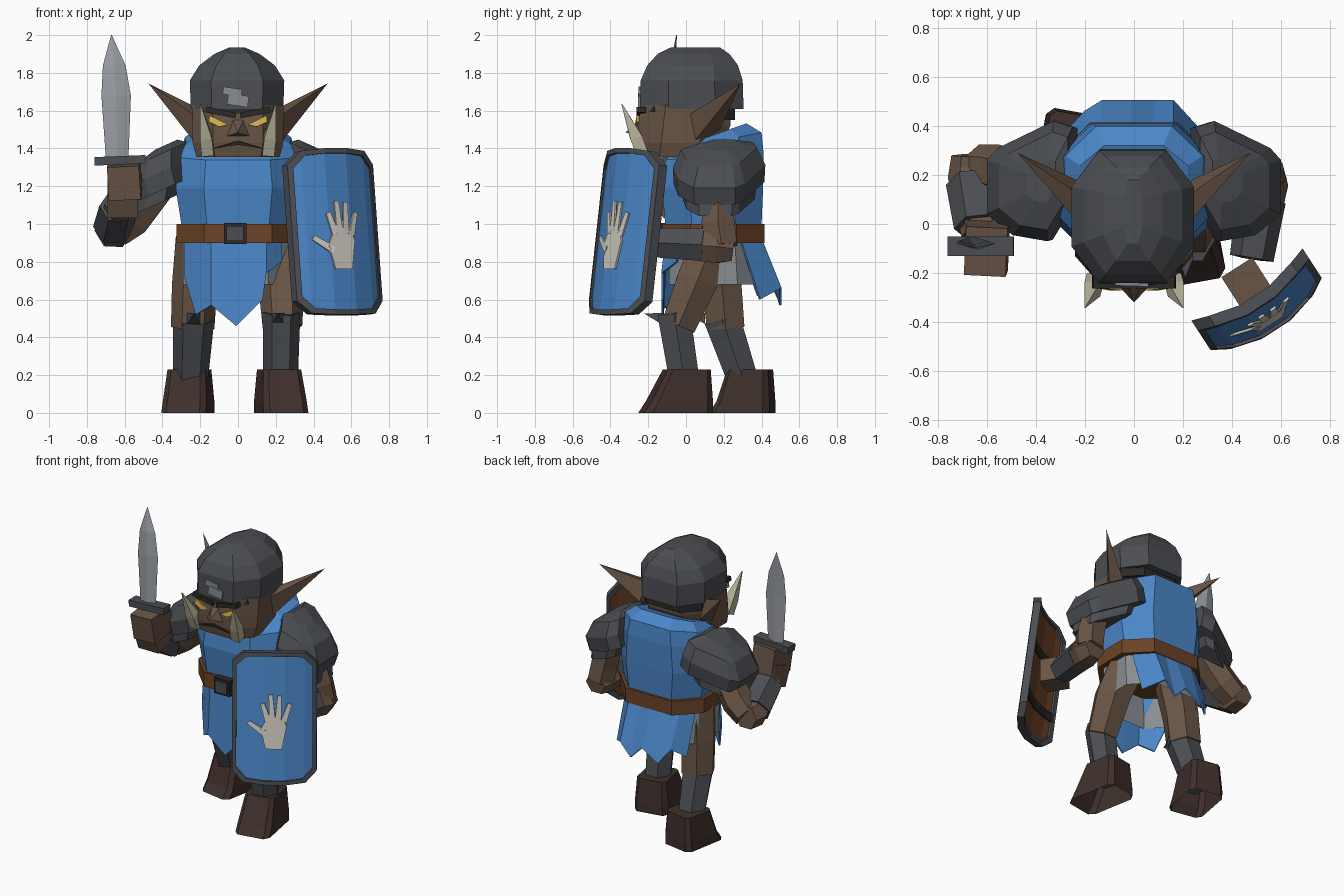
import bpy, math
from mathutils import Vector as V, Matrix

if "Cube" in bpy.data.objects:
    bpy.data.objects.remove(bpy.data.objects["Cube"])

BLUE, SKIN, STEEL = (.07, .24, .58), (.14, .09, .06), (.07, .075, .085)
BOOT, LEATHER, BONE = (.05, .03, .025), (.15, .055, .02), (.5, .47, .34)
SILVER, GOLD, DARK, MAIL = (.32, .34, .37), (.7, .45, .08), (.025, .022, .02), (.25, .27, .29)
PALE = (.65, .62, .55)
mats = {}


def mesh(name, verts, faces, col, thick=0):
    me = bpy.data.meshes.new(name)
    me.from_pydata([tuple(v) for v in verts], [], faces)
    if col not in mats:
        mats[col] = bpy.data.materials.new("colour_%d" % len(mats))
        mats[col].diffuse_color = (*col, 1)
    me.materials.append(mats[col])
    ob = bpy.data.objects.new(name, me)
    bpy.context.collection.objects.link(ob)
    bpy.context.view_layer.objects.active = ob
    ob.select_set(True)
    bpy.ops.object.mode_set(mode='EDIT')
    bpy.ops.mesh.select_all(action='SELECT')
    bpy.ops.mesh.normals_make_consistent(inside=False)
    bpy.ops.object.mode_set(mode='OBJECT')
    ob.select_set(False)
    if thick:
        m = ob.modifiers.new("thickness", 'SOLIDIFY')
        m.thickness, m.offset = thick, 0
    return ob


def loft(name, rings, col, caps=(True, True), closed=False):
    n, k = len(rings[0]), len(rings)
    verts = [p for r in rings for p in r]
    faces = [(i * n + j, i * n + (j + 1) % n, (i + 1) % k * n + (j + 1) % n, (i + 1) % k * n + j)
             for i in range(k if closed else k - 1) for j in range(n)]
    if caps[0] and not closed:
        faces.append(tuple(range(n)))
    if caps[1] and not closed:
        faces.append(tuple(range((k - 1) * n, k * n)))
    return mesh(name, verts, faces, col)


OCT = [(1, -.45), (1, .45), (.55, 1), (-.55, 1), (-1, .45), (-1, -.45), (-.55, -1), (.55, -1)]
BLOCK = [(1, -.8), (1, .8), (.75, 1), (-.75, 1), (-1, .8), (-1, -.8), (-.75, -1), (.75, -1)]
PAD = [(1, -.55), (1, .35), (.75, .55), (-.55, 1), (-1, .9), (-1, -.3), (-.4, -1), (.4, -.9)]


def octa(cx, cy, z, rx, ry, tx=0, ty=0, shape=OCT):
    return [V((cx + a * rx, cy + b * ry, z + tx * a * rx + ty * b * ry)) for a, b in shape]


def limb(name, pts, radii, col, n=6, ref=(1, 0, 0)):
    pts, rings = [V(p) for p in pts], []
    for i, p in enumerate(pts):
        d = (pts[min(i + 1, len(pts) - 1)] - pts[max(i - 1, 0)]).normalized()
        a = d.cross(V(ref)).normalized()
        b = d.cross(a)
        rings.append([p + radii[i] * (a * math.cos(t) + b * math.sin(t))
                      for t in [(j + .5) * math.tau / n for j in range(n)]])
    return loft(name, rings, col)


def box(name, c, size, col, rot=(0, 0, 0)):
    x, y, z = [s / 2 for s in size]
    ob = loft(name, [[V((a * x, b * y, s * z)) for a, b in ((-1, -1), (1, -1), (1, 1), (-1, 1))]
                     for s in (-1, 1)], col)
    ob.location, ob.rotation_euler = c, rot
    return ob


def spike(name, base, tip, col):
    n = len(base)
    return mesh(name, base + [tip], [tuple(range(n))] + [(i, (i + 1) % n, n) for i in range(n)], col)


# torso, belt and buckle
loft("tunic", [octa(0, .15, .92, .30, .25), octa(0, .145, 1.0, .30, .255), octa(0, .14, 1.19, .33, .268),
               octa(0, .15, 1.36, .31, .26, 0, .08), octa(0, .18, 1.44, .28, .22, 0, .2),
               octa(0, .17, 1.48, .22, .15, 0, .35)], BLUE)
loft("belt", [octa(0, .145, z, .325, .27) for z in (.9, 1.0)], LEATHER)
box("buckle", (-.015, -.135, .95), (.12, .05, .11), DARK)
box("buckle_plate", (-.015, -.155, .95), (.09, .03, .08), STEEL)


# skirts
def skirt(name, hem, y_top, y_low, sign):
    top = [(x, y_top - sign * 1.1 * max(0, abs(x) - .16), .91) for x, z in hem]
    low = [(x, y_low - sign * 1.1 * max(0, abs(x) - .16), z) for x, z in hem]
    n = len(hem)
    mesh(name, top + low, [(i, i + 1, n + i + 1, n + i) for i in range(n - 1)], BLUE, .012)


skirt("front_tabard", [(-.28, .72), (-.22, .52), (-.14, .57), (-.01, .46), (.13, .60), (.15, .74), (.23, .8)],
      -.105, -.125, -1)
skirt("back_tabard", [(-.27, .62), (-.2, .68), (-.13, .58), (-.01, .66), (.08, .57), (.16, .66), (.26, .6)],
      .4, .5, 1)
loft("mail_skirt", [octa(0, .15, .92, .29, .24), octa(0, .16, .68, .29, .25)], MAIL, (True, False))

# head
loft("head", [octa(0, -.06, 1.355, .22, .18), octa(0, -.03, 1.43, .24, .225), octa(0, -.01, 1.52, .24, .245),
              octa(0, 0, 1.63, .24, .24)], SKIN)
loft("helmet", [octa(-.005, .03, 1.61, .245, .275), octa(-.005, .03, 1.76, .25, .27), octa(-.005, .035, 1.84, .2, .24),
                octa(-.005, .04, 1.9, .12, .19), octa(-.005, .05, 1.935, .04, .13)], STEEL)
loft("helmet_lining", [octa(0, .06, z, .235, .2) for z in (1.55, 1.62)], DARK)
loft("helmet_peak", [octa(0, -.11, 1.6, .2, .14, 0, .1), octa(0, -.11, 1.63, .19, .13)], DARK)
box("helmet_patch_upper", (-.03, -.245, 1.7), (.1, .012, .04), MAIL, (0, .15, 0))
box("helmet_patch_lower", (0, -.248, 1.655), (.11, .012, .06), MAIL, (0, .15, 0))
spike("nose", [V((-.03, -.24, 1.56)), V((.03, -.24, 1.56)), V((.075, -.24, 1.46)), V((-.075, -.24, 1.46))],
      V((0, -.32, 1.485)), SKIN)
mesh("mouth", [(-.13, -.255, 1.4), (0, -.268, 1.44), (.13, -.255, 1.4), (0, -.265, 1.42)], [(0, 1, 2, 3)], DARK, .01)
for s, side in ((-1, "right"), (1, "left")):
    spike(side + "_ear", [V((s * x, y, z)) for x, y, z in
          ((.22, 0, 1.57), (.22, .03, 1.42), (.235, .18, 1.5), (.225, .12, 1.62))], V((s * .475, .29, 1.745)), SKIN)
    limb(side + "_tusk", [(s * .16, -.23, 1.37), (s * .17, -.265, 1.46), (s * .2, -.34, 1.635)],
         (.045, .045, .003), BONE, 4)
    mesh(side + "_eye", [(s * .05, -.265, 1.525), (s * .15, -.255, 1.575), (s * .155, -.255, 1.54),
         (s * .1, -.265, 1.515)], [(0, 1, 2, 3)], GOLD, .012)
    box(side + "_brow", (s * .09, -.238, 1.59), (.16, .05, .03), DARK, (0, -s * .2, 0))
    # shoulder armour, outer side dropping
    for part, rows in (("upper", ((.4, 1.18, .17, .24), (.425, 1.27, .175, .245), (.41, 1.37, .14, .2),
                                  (.38, 1.42, .06, .09))), ("lower", ((.44, 1.1, .13, .19), (.42, 1.22, .14, .2)))):
        loft(side + "_shoulder_" + part, [[V((s * p.x, p.y, p.z)) for p in octa(x, .175, z, rx, ry, -.45, 0, PAD)]
                                          for x, z, rx, ry in rows], STEEL)

# legs
limb("left_thigh", [(.18, .15, .92), (.23, .06, .7), (.235, -.04, .46)], (.13, .125, .105), SKIN)
limb("right_thigh", [(-.2, .16, .92), (-.23, .19, .67), (-.24, .21, .45)], (.13, .12, .115), SKIN)
limb("left_shin", [(.23, -.065, .53), (.225, .0, .12)], (.1, .09), STEEL)
limb("right_shin", [(-.235, .19, .5), (-.255, .32, .12)], (.11, .09), STEEL)
for side, x, y in (("left", .21, -.13), ("right", -.235, .1)):
    spike(side + "_knee_guard", [V((x + a * .035, y, .5 + b * .03)) for a, b in ((-1, -1), (1, -1), (1, 1), (-1, 1))],
          V((x, y - .09, .525)), STEEL)
# boots, toes turned outward
for side, x, y0, y1, t0, t1, turn in (("left", .228, -.255, .145, -.12, .13, .18),
                                      ("right", -.265, .12, .475, .22, .46, -.18)):
    c, h = (y0 + y1) / 2, (y1 - y0) / 2
    rot = Matrix.Translation((x, c, 0)) @ Matrix.Rotation(turn, 4, 'Z') @ Matrix.Translation((-x, -c, 0))
    rows = (octa(x, c, 0, .12, h - .015, shape=BLOCK), octa(x, c + .02, .06, .118, h - .035, shape=BLOCK),
            octa(x, (t0 + t1) / 2, .23, .102, (t1 - t0) / 2 - .01, shape=BLOCK))
    loft(side + "_boot", [[rot @ p for p in r] for r in rows], BOOT, (False, True))

# sword arm
limb("right_upper_arm", [(-.42, .19, 1.2), (-.56, .22, 1.02), (-.64, .23, .96)], (.1, .105, .095), SKIN, 6, (0, 1, 0))
limb("right_forearm", [(-.66, .28, .965), (-.66, .2, .96), (-.62, -.04, 1.1)], (.085, .1, .085), SKIN)
limb("right_bracer", [(-.66, .17, .98), (-.635, -.01, 1.09)], (.108, .1), STEEL)
box("right_hand", (-.6, -.1, 1.23), (.17, .2, .18), SKIN, (.15, -.05, -.05))
box("right_wrist", (-.61, -.07, 1.13), (.16, .17, .14), SKIN, (.4, 0, 0))
box("sword_guard", (-.625, -.09, 1.337), (.27, .08, .045), STEEL, (0, -.04, 0))
loft("sword_blade", [[V((x - w, y, z)), V((x, y - d, z)), V((x + w, y, z)), V((x, y + d, z))]
     for x, y, z, w, d in ((-.64, -.085, 1.35, .06, .02), (-.645, -.08, 1.68, .078, .018),
                           (-.655, -.07, 1.84, .06, .015), (-.67, -.05, 2.0, .002, .002))], SILVER)

# shield arm
limb("left_upper_arm", [(.45, .17, 1.22), (.51, .17, 1.0), (.53, .19, .88)], (.085, .1, .095), SKIN)
limb("left_forearm", [(.53, .25, .87), (.53, .17, .88), (.48, -.14, .9)], (.075, .1, .08), SKIN)
limb("left_bracer", [(.52, .1, .89), (.48, -.14, .9)], (.1, .09), STEEL)
box("left_hand", (.46, -.24, .92), (.15, .15, .16), SKIN, (0, 0, .57))

# shield
C, U, N, W = V((.5, -.307, .95)), V((.84, .545, 0)), V((.545, -.84, .13)), V((-.071, .109, 1))


def on_shield(u, v, n):
    return C + U * u + W * v + N * (n + .07 * (1 - (u / .27) ** 2))


cols = [(-.27, .36), (-.2, .43), (-.07, .44), (.07, .44), (.2, .43), (.27, .36)]


def panel(name, n, col):
    vs = [on_shield(u * .97, s * h * .97, n) for u, h in cols for s in (-1, 1)]
    mesh(name, vs, [(2 * i, 2 * i + 2, 2 * i + 3, 2 * i + 1) for i in range(5)], col)


panel("shield_front", .012, BLUE)
panel("shield_back", -.012, LEATHER)
outline = cols + [(u, -h) for u, h in reversed(cols)]
loft("shield_rim", [[on_shield(u * a, v * b, n) for a, b, n in
     ((1, 1, -.025), (1, 1, .025), (.9, .94, .025), (.9, .94, -.025))] for u, v in outline], STEEL, closed=True)
for v in (-.2, .15):
    vs = [on_shield(u * .94, v + s, -.02) for u, h in cols for s in (-.03, .03)]
    mesh("shield_strap", vs, [(2 * i, 2 * i + 2, 2 * i + 3, 2 * i + 1) for i in range(5)], DARK, .01)

# painted open hand: palm and five tapered fingers
palm = [(-.055, -.19), (.05, -.19), (.08, -.04), (.06, .01), (-.05, .01), (-.085, -.06)]
mesh("hand_motif_palm", [on_shield(u, v - .01, .02) for u, v in palm], [tuple(range(6))], PALE, .01)
for a, b in (((-.04, -.01), (-.075, .1)), ((-.012, -.01), (-.022, .16)), ((.025, -.01), (.035, .155)),
             ((.06, -.02), (.1, .1)), ((-.055, -.1), (-.165, -.03))):
    a, b = V(a), V(b)
    d = (b - a).normalized()
    p = V((-d.y, d.x))
    mesh("hand_motif_finger", [on_shield(q.x, q.y, .02) for q in (a + p * .02, a - p * .02, b - p * .013, b + p * .013)],
         [(0, 1, 2, 3)], PALE, .01)

for m in bpy.data.materials:
    if m.users and not m.is_grease_pencil:
        m.use_nodes = True
        m.node_tree.nodes["Principled BSDF"].inputs["Base Color"].default_value = m.diffuse_color
